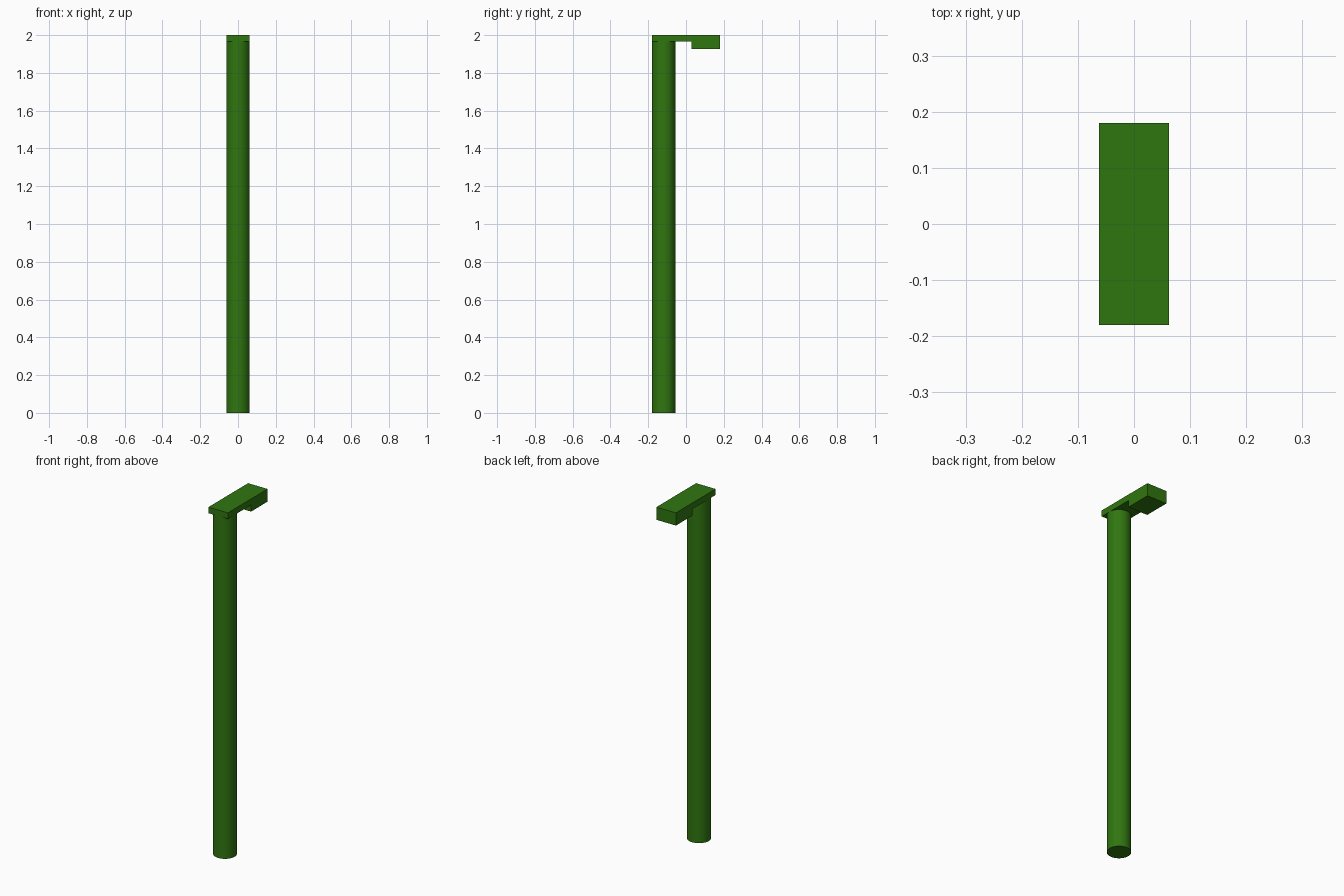
import bpy, bmesh

if "Cube" in bpy.data.objects:
    bpy.data.objects.remove(bpy.data.objects["Cube"])

HALF_W = 0.062      # half width of arm, also pole radius
HALF_L = 0.18       # half length of arm
ARM_Z, HEAD_Z, TOP = 1.965, 1.927, 2.0

green = bpy.data.materials.new("dark green")
green.diffuse_color = (0.03, 0.18, 0.005, 1)
green.use_nodes = True
green.node_tree.nodes["Principled BSDF"].inputs["Base Color"].default_value = green.diffuse_color


def add_object(name, bm):
    bmesh.ops.recalc_face_normals(bm, faces=bm.faces)
    mesh = bpy.data.meshes.new(name)
    bm.to_mesh(mesh)
    bm.free()
    mesh.materials.append(green)
    obj = bpy.data.objects.new(name, mesh)
    bpy.context.collection.objects.link(obj)
    return obj


# Round upright pole at the front end of the arm
bm = bmesh.new()
bmesh.ops.create_cone(bm, cap_ends=True, segments=48, radius1=HALF_W,
                      radius2=HALF_W, depth=ARM_Z)
bmesh.ops.translate(bm, verts=bm.verts, vec=(0, HALF_W - HALF_L, ARM_Z / 2))
pole = add_object("pole", bm)
bpy.context.view_layer.objects.active = pole
pole.select_set(True)
bpy.ops.object.shade_smooth_by_angle()

# Flat arm with the thicker lamp head at the back, one extruded side profile
profile = [(-HALF_L, TOP), (-HALF_L, ARM_Z), (0.03, ARM_Z),
           (0.03, HEAD_Z), (HALF_L, HEAD_Z), (HALF_L, TOP)]
bm = bmesh.new()
face = bm.faces.new([bm.verts.new((-HALF_W, y, z)) for y, z in profile])
ext = bmesh.ops.extrude_face_region(bm, geom=[face])
moved = [g for g in ext["geom"] if isinstance(g, bmesh.types.BMVert)]
bmesh.ops.translate(bm, verts=moved, vec=(2 * HALF_W, 0, 0))
add_object("lamp_arm", bm)
